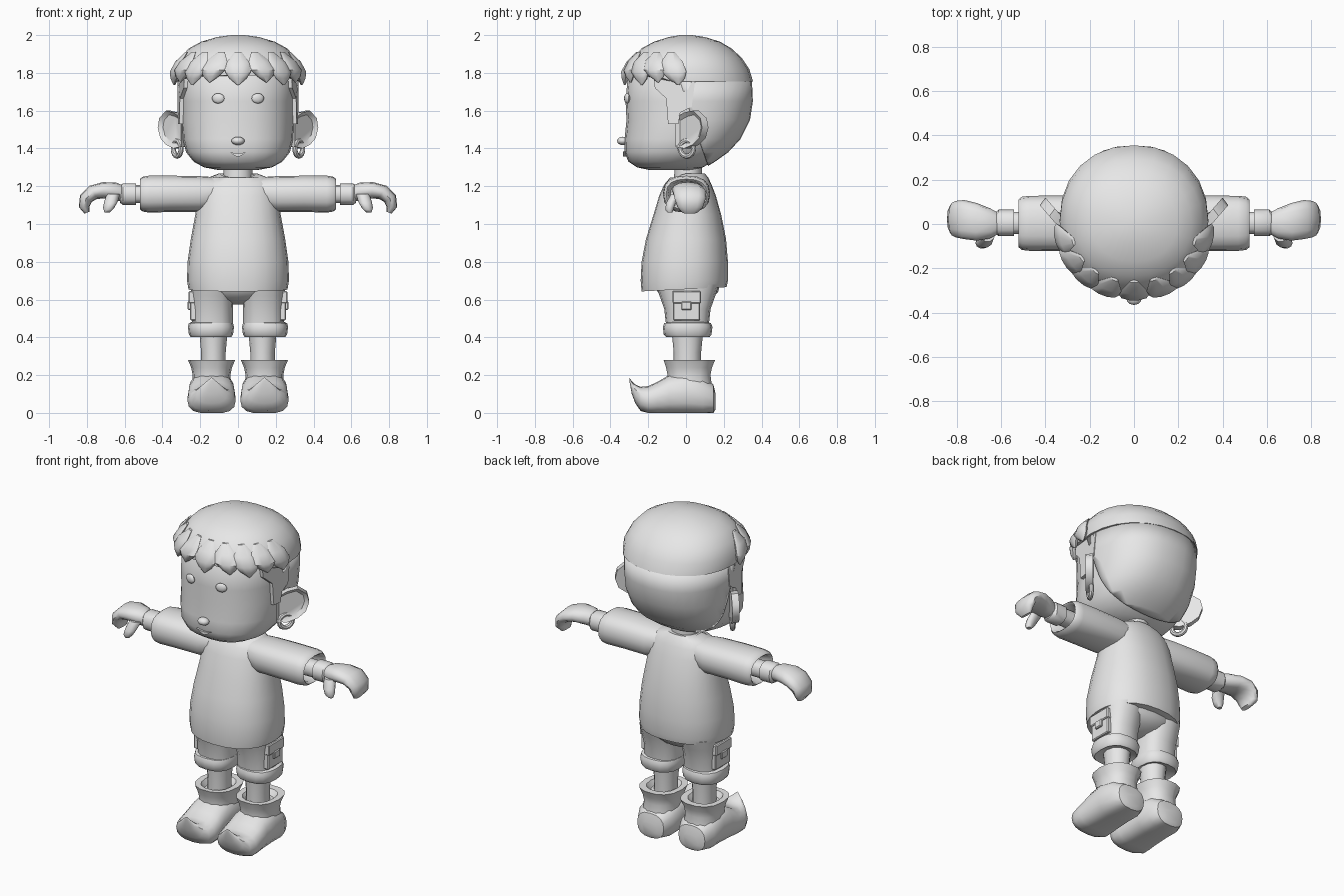
import bpy, bmesh, math
from mathutils import Vector, Matrix

if "Cube" in bpy.data.objects:
    bpy.data.objects.remove(bpy.data.objects["Cube"])

grey = bpy.data.materials.new("plain_grey")
grey.diffuse_color = (0.8, 0.8, 0.8, 1)
grey.use_nodes = True
grey.node_tree.nodes["Principled BSDF"].inputs["Base Color"].default_value = grey.diffuse_color


def finish(name, bm, mirror=False, angle=40):
    bmesh.ops.recalc_face_normals(bm, faces=bm.faces)
    me = bpy.data.meshes.new(name)
    bm.to_mesh(me)
    bm.free()
    me.materials.append(grey)
    ob = bpy.data.objects.new(name, me)
    bpy.context.collection.objects.link(ob)
    bpy.ops.object.select_all(action='DESELECT')
    ob.select_set(True)
    bpy.context.view_layer.objects.active = ob
    bpy.ops.object.shade_smooth_by_angle(angle=math.radians(angle))
    if mirror:
        ob.modifiers.new("mirror", 'MIRROR').use_mirror_merge = False
    return ob


def spow(v, p):
    return math.copysign(abs(v) ** (2 / p), v)


def loft(rings, n=16, p=2.0, caps=True):
    """Skin superellipse rings given as (centre, half axis u, half axis v)."""
    bm = bmesh.new()
    loops = []
    for c, u, v in rings:
        c, u, v = Vector(c), Vector(u), Vector(v)
        loops.append([bm.verts.new(c + u * spow(math.cos(2 * math.pi * i / n), p)
                                   + v * spow(math.sin(2 * math.pi * i / n), p)) for i in range(n)])
    for a, b in zip(loops, loops[1:]):
        for i in range(n):
            j = (i + 1) % n
            bm.faces.new((a[i], a[j], b[j], b[i]))
    if caps:
        bm.faces.new(loops[0])
        bm.faces.new(loops[-1])
    return bm


def upright(rows, x=0, grow=0):
    """Rings from (z, front y, back y, half width)."""
    return [((x, (f + b) / 2, z), (w + grow, 0, 0), (0, (b - f) / 2 + grow, 0)) for z, f, b, w in rows]


def prism(front, back):
    bm = bmesh.new()
    a = [bm.verts.new(q) for q in front]
    b = [bm.verts.new(q) for q in back]
    face = bm.faces.new(a)
    bm.faces.new(b[::-1])
    for i in range(len(a)):
        j = (i + 1) % len(a)
        bm.faces.new((a[i], b[i], b[j], a[j]))
    return bm, face


def ball(name, loc, size, mirror=False, rot=0):
    bm = bmesh.new()
    m = Matrix.Translation(loc) @ Matrix.Rotation(rot, 4, 'Z') @ Matrix.Diagonal((*size, 1))
    bmesh.ops.create_uvsphere(bm, u_segments=12, v_segments=8, radius=1, matrix=m)
    return finish(name, bm, mirror)


# Head and face
head = [(1.285, -.19, .04, .10), (1.30, -.26, .09, .18), (1.33, -.305, .14, .235), (1.38, -.325, .21, .275),
        (1.45, -.325, .275, .293), (1.55, -.315, .325, .30), (1.65, -.32, .34, .302), (1.76, -.31, .335, .305),
        (1.85, -.25, .28, .25)]
finish("head", loft(upright(head), 24, 2.3))
ball("nose", (0, -.335, 1.44), (.035, .03, .022))
ball("eye", (.105, -.312, 1.665), (.034, .014, .027), True, .25)
arc = [(x / 50, 1.375 + 3 * (x / 50) ** 2) for x in (-2.5, -1.5, -.5, .5, 1.5, 2.5)]
mouth = arc + [(x * .8, 1.357 + 9 * x * x) for x, z in arc[::-1]]
finish("mouth", prism([(x, -.333, z) for x, z in mouth], [(x, -.315, z) for x, z in mouth])[0])
finish("neck", loft(upright([(1.18, -.065, .085, .08), (1.33, -.06, .085, .075)]), 12))

# Hair cap with a hard lower ledge
cap = [(1.755, -.315, .355, .335), (1.82, -.315, .335, .335), (1.88, -.28, .295, .305), (1.93, -.235, .24, .26),
       (1.965, -.17, .18, .195), (1.99, -.09, .10, .11), (2.0, -.03, .03, .035)]
bm = loft(upright(cap), 24, 2.15)
for v in bm.verts:
    if v.co.z < 1.76 and v.co.y < -.12:
        v.co.z += .03
finish("hair_cap", bm, angle=45)


def on_cap(a, z):
    """Point on the cap at azimuth a from the front."""
    rows = [(1.70, -.325, .355, .335)] + cap
    for r, s in zip(rows, rows[1:]):
        if z <= s[0]:
            t = (z - r[0]) / (s[0] - r[0])
            f, b, w = [r[k] + t * (s[k] - r[k]) for k in (1, 2, 3)]
            break
    return Vector((w * spow(math.sin(a), 2.15), (f + b) / 2 - (b - f) / 2 * spow(math.cos(a), 2.15), z))


# Fringe locks
for k, a in enumerate((-1.35, -1.02, -.70, -.36, 0, .36, .70, 1.02, 1.35)):
    tip = 1.735 if k % 2 == 0 else 1.75
    lean = -.07 * (1 if a > 0 else -1 if a < 0 else 0)
    side = Vector((math.cos(a), math.sin(a), 0))
    out = Vector((math.sin(a), -math.cos(a), 0))
    rings = []
    for t, w, th in ((0, .02, .006), (.3, .06, .018), (.6, .068, .024), (.8, .045, .02), (1, .004, .004)):
        z = 1.91 + t * (tip - 1.91)
        rings.append((on_cap(a + lean * (1 - 2 * t), z) + out * .006, side * w, out * th))
    finish("fringe_lock", loft(rings, 10))

# Short back hair and sideburns
bm = loft(upright(head[1:8], grow=.014), 32, 2.3, caps=False)
bmesh.ops.bisect_plane(bm, geom=bm.verts[:] + bm.edges[:] + bm.faces[:], plane_co=(0, .0, 1.66),
                       plane_no=(0, .36, .12), clear_inner=True)
ob = finish("back_hair", bm)
ob.modifiers.new("thick", 'SOLIDIFY').thickness = .02
burn = [(-.17, 1.77), (-.165, 1.72), (-.105, 1.665), (-.095, 1.53), (-.04, 1.53), (-.03, 1.59), (.03, 1.62),
        (.05, 1.77)]


def head_side(y):
    return .302 * (1 - (abs(y - .01) / .33) ** 2.3) ** (1 / 2.3)


finish("sideburn", prism([(head_side(y) + .018, y, z) for y, z in burn],
                         [(head_side(y) - .04, y, z) for y, z in burn])[0], True)

# Ears flaring outward to the back, with a dished front
ear = [(.29, 1.56), (.33, 1.59), (.37, 1.60), (.405, 1.56), (.413, 1.51), (.40, 1.455), (.37, 1.42), (.33, 1.40),
       (.29, 1.41)]
bm, face = prism([(x + .012, -.022 + 1.15 * (x - .32), z) for x, z in ear],
                 [(x - .014, .012 + 1.15 * (x - .32), z) for x, z in ear])
bmesh.ops.recalc_face_normals(bm, faces=bm.faces)
bmesh.ops.inset_individual(bm, faces=[face], thickness=.022, depth=-.018)
finish("ear", bm, True)

# Hoop earrings
bm = bmesh.new()
N, M = 16, 8
m = Matrix.Translation((.322, .005, 1.40)) @ Matrix.Rotation(math.radians(-30), 4, 'Z')
ring = [[bm.verts.new(m @ Vector((.014 * math.sin(2 * math.pi * j / M),
                                  (.041 + .014 * math.cos(2 * math.pi * j / M)) * math.cos(2 * math.pi * i / N),
                                  (.041 + .014 * math.cos(2 * math.pi * j / M)) * math.sin(2 * math.pi * i / N))))
         for j in range(M)] for i in range(N)]
for i in range(N):
    for j in range(M):
        i2, j2 = (i + 1) % N, (j + 1) % M
        bm.faces.new((ring[i][j], ring[i2][j], ring[i2][j2], ring[i][j2]))
finish("earring", bm, True)

# Shirt body with notched collar and tilted hem
shirt = [(.655, -.235, .215, .262), (.70, -.24, .222, .27), (.80, -.235, .222, .267), (.92, -.212, .212, .25),
         (1.05, -.172, .186, .226), (1.15, -.142, .158, .212), (1.21, -.115, .135, .20), (1.245, -.085, .118, .16),
         (1.268, -.062, .10, .10)]
bm = loft(upright(shirt), 24, 2.25)
for v in bm.verts:
    if v.co.z > 1.26 and v.co.y < .02:
        v.co.z -= .065 * max(0, 1 - abs(v.co.x) / .1)
    elif v.co.z < .66:
        v.co.z += .05 * v.co.y
finish("shirt", bm, angle=50)


def limb(rows):
    """Rings along x from (x, y, z, half depth, half height)."""
    return [((x, y, z), (0, a, 0), (0, 0, b)) for x, y, z, a, b in rows]


# Sleeves with hollow ends, wrists and hands
finish("sleeve", loft(limb([(.08, .01, 1.17, .10, .075), (.20, .005, 1.158, .122, .095),
                            (.35, .003, 1.16, .125, .096), (.47, .003, 1.158, .124, .098),
                            (.505, .003, 1.158, .12, .092), (.52, .003, 1.158, .108, .08),
                            (.51, .003, 1.158, .098, .07), (.44, .003, 1.158, .085, .06)]), 16, 2.5), True)
finish("forearm", loft(limb([(.43, .005, 1.158, .05, .048), (.54, .005, 1.158, .05, .048),
                             (.541, .005, 1.158, .06, .057), (.61, .005, 1.158, .06, .057),
                             (.625, .005, 1.158, .045, .045)]), 12, 2.4), True)
palm = [((.605, .003, 1.16), .045, .042, 0), ((.65, .003, 1.172), .068, .047, -10), ((.71, .01, 1.178), .085, .044, 5),
        ((.765, .02, 1.168), .088, .04, 30), ((.805, .022, 1.135), .082, .036, 60), ((.815, .022, 1.09), .068, .028, 90),
        ((.80, .02, 1.06), .04, .014, 110)]
finish("hand", loft([(c, (0, w, 0), (h * math.sin(math.radians(t)), 0, h * math.cos(math.radians(t))))
                     for c, w, h, t in palm], 12, 2.3), True, 50)
finish("thumb", loft([((.66, -.045, 1.16), (.035, 0, 0), (0, .035, 0)), ((.672, -.075, 1.12), (.036, 0, 0), (0, .032, .01)),
                      ((.685, -.085, 1.085), (.03, 0, 0), (0, .026, .01)),
                      ((.692, -.085, 1.062), (.014, 0, 0), (0, .014, 0))], 10), True, 50)

# Trousers with rolled cuffs
finish("hips", loft(upright([(.575, -.03, .05, .05), (.60, -.11, .13, .13), (.64, -.15, .17, .215),
                             (.72, -.18, .19, .245)]), 20, 2.3), angle=50)
finish("trouser_leg", loft(upright([(.46, -.105, .12, .108), (.55, -.115, .13, .108), (.62, -.14, .155, .113),
                                    (.68, -.16, .175, .116)], .135), 16, 2.5), True)
finish("trouser_cuff", loft(upright([(.42, -.06, .075, .07), (.402, -.105, .125, .108), (.415, -.118, .135, .117),
                                     (.455, -.122, .14, .122), (.475, -.115, .132, .117), (.482, -.09, .11, .10)],
                                    .143), 16, 2.5), True)


def box(name, lo, hi):
    bm = bmesh.new()
    lo, hi = Vector(lo), Vector(hi)
    bmesh.ops.create_cube(bm, size=1, matrix=Matrix.Translation((lo + hi) / 2) @ Matrix.Diagonal((*(hi - lo), 1)))
    bmesh.ops.bevel(bm, geom=bm.edges[:], offset=.005, segments=1, affect='EDGES')
    finish(name, bm, True, 30)


box("pocket", (.215, -.068, .49), (.254, .075, .60))
box("pocket_flap", (.215, -.072, .58), (.262, .079, .645))
box("pocket_strap", (.225, -.025, .545), (.267, .03, .59))

# Calves and boots with curled toes
finish("calf", loft(upright([(.2, -.065, .08, .065), (.32, -.065, .08, .065), (.42, -.075, .09, .074)], .13), 12),
       True)
finish("boot_shaft", loft(upright([(.06, -.10, .15, .112), (.14, -.10, .14, .105), (.20, -.10, .132, .10),
                                   (.24, -.108, .14, .108), (.28, -.122, .157, .125), (.279, -.09, .115, .09),
                                   (.25, -.07, .09, .07)], .14), 14, 2.4), True)
foot = [(.157, .02, .10, .05), (.145, 0, .15, .09), (.09, -.01, .19, .118), (0, -.01, .22, .122),
        (-.09, -.01, .20, .125), (-.15, -.01, .165, .128), (-.20, -.008, .142, .128), (-.24, .01, .138, .112),
        (-.268, .05, .15, .08), (-.287, .10, .168, .045), (-.30, .17, .187, .006)]
bm = loft([((.14, y, (a + b) / 2), (w, 0, 0), (0, 0, (b - a) / 2)) for y, a, b, w in foot], 16, 2.5)
for v in bm.verts:
    v.co.z = max(v.co.z, 0)
finish("boot_foot", bm, True)
